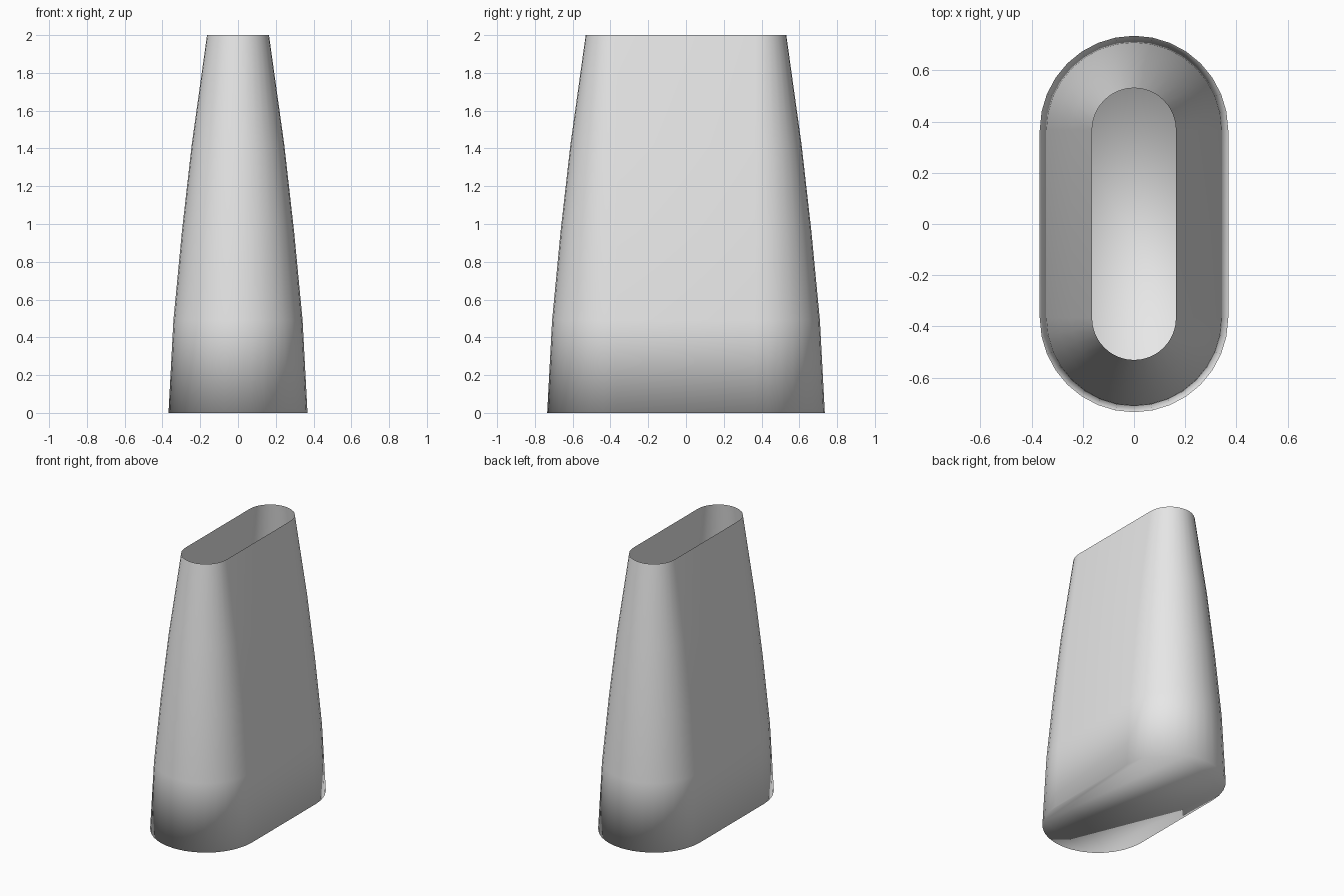
import bpy
import bmesh
from math import cos, sin, pi

cube = bpy.data.objects.get("Cube")
if cube:
    bpy.data.objects.remove(cube, do_unlink=True)

# Rounded-slot cross-section: constant straight run, radius shrinking with height
HALF_RUN = 0.367
ARC_STEPS = 16
PROFILE = [(0, 0.368), (0.49, 0.342), (0.96, 0.297), (1.42, 0.245), (2, 0.164)]


def slot_ring(bm, radius, z):
    ring = []
    for side in (1, -1):
        for i in range(ARC_STEPS + 1):
            a = pi * i / ARC_STEPS
            x, y = radius * cos(a), HALF_RUN + radius * sin(a)
            ring.append(bm.verts.new((side * x, side * y, z)))
    return ring


# Plain grey material
grey = bpy.data.materials.new("plain_grey")
grey.use_nodes = True
colour = (0.8, 0.8, 0.8, 1)
grey.diffuse_color = colour
grey.node_tree.nodes["Principled BSDF"].inputs["Base Color"].default_value = colour

# Tapered thin shell, open at the top, with a flat floor
bm = bmesh.new()
rings = [slot_ring(bm, r, z) for z, r in PROFILE]
for low, high in zip(rings, rings[1:]):
    for i in range(len(low)):
        j = (i + 1) % len(low)
        bm.faces.new((low[i], low[j], high[j], high[i]))
bm.faces.new(list(reversed(rings[0])))

# Smooth throughout, so the shading rolls softly into the floor
for face in bm.faces:
    face.smooth = True

mesh = bpy.data.meshes.new("tapered_shell")
bm.to_mesh(mesh)
bm.free()
mesh.materials.append(grey)
shell = bpy.data.objects.new("tapered_shell", mesh)
bpy.context.scene.collection.objects.link(shell)
